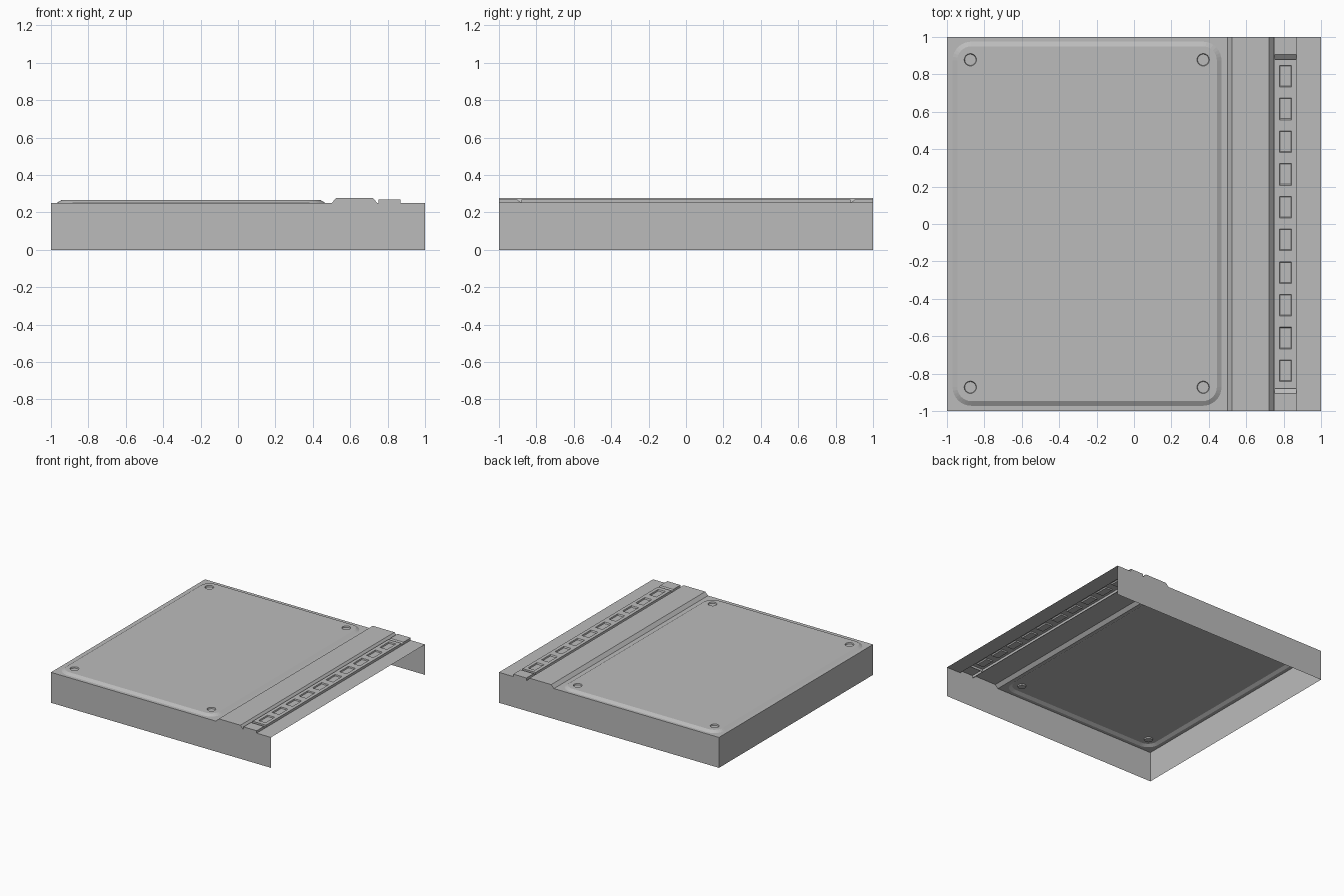
import bpy, bmesh, math
from mathutils import Vector

if "Cube" in bpy.data.objects:
    bpy.data.objects.remove(bpy.data.objects["Cube"], do_unlink=True)

grey = bpy.data.materials.new("plain grey")
grey.use_nodes = True
grey.diffuse_color = (0.5, 0.5, 0.5, 1)
grey.node_tree.nodes["Principled BSDF"].inputs["Base Color"].default_value = (0.5, 0.5, 0.5, 1)

FLOOR, PANEL, RIDGE, STRIP = 0.25, 0.265, 0.276, 0.27
DEPTH = 0.01
UP = Vector((0, 0, 1))


def rect(x0, x1, y0, y1):
    return [(x0, y0), (x1, y0), (x1, y1), (x0, y1)]


def circle(cx, cy, r, n=24):
    return [(cx + r * math.cos(2 * math.pi * i / n), cy + r * math.sin(2 * math.pi * i / n))
            for i in range(n)]


def rounded(x0, x1, y0, y1, r, n=8):
    corners = [(x1 - r, y1 - r), (x0 + r, y1 - r), (x0 + r, y0 + r), (x1 - r, y0 + r)]
    return [(cx + r * math.cos(math.pi / 2 * (k + i / n)), cy + r * math.sin(math.pi / 2 * (k + i / n)))
            for k, (cx, cy) in enumerate(corners) for i in range(n + 1)]


def face(bm, points, facing=UP):
    """Add one face turned towards the given direction."""
    f = bm.faces.new([bm.verts.new(p) for p in points])
    f.normal_update()
    if f.normal.dot(Vector(facing)) < 0:
        f.normal_flip()


def sheet(bm, outline, holes, z):
    """Fill a flat outline, leaving the holes open."""
    edges = []
    for loop in [outline] + holes:
        vs = [bm.verts.new((x, y, z)) for x, y in loop]
        edges += [bm.edges.new((a, b)) for a, b in zip(vs, vs[1:] + vs[:1])]
    made = bmesh.ops.triangle_fill(bm, edges=edges, use_beauty=True, normal=UP)
    for f in made["geom"]:
        if isinstance(f, bmesh.types.BMFace):
            f.normal_update()
            if f.normal.z < 0:
                f.normal_flip()


def skirt(bm, low, z0, high, z1):
    """Sloped band between two matching loops."""
    n = len(low)
    for i in range(n):
        j = (i + 1) % n
        face(bm, [(*low[i], z0), (*low[j], z0), (*high[j], z1), (*high[i], z1)])


def recess(bm, outer, inner, z):
    """Shallow pocket with drafted walls."""
    skirt(bm, inner, z - DEPTH, outer, z)
    face(bm, [(x, y, z - DEPTH) for x, y in inner])


def finish(name, bm):
    bmesh.ops.remove_doubles(bm, verts=bm.verts, dist=0.0001)
    mesh = bpy.data.meshes.new(name)
    bm.to_mesh(mesh)
    bm.free()
    mesh.materials.append(grey)
    bpy.context.collection.objects.link(bpy.data.objects.new(name, mesh))


# Section across the width, shared by the end walls and the long surfaces
section = [(-1, FLOOR), (0.5, FLOOR), (0.525, RIDGE), (0.722, RIDGE), (0.745, FLOOR),
           (0.75, FLOOR), (0.75, STRIP), (0.87, STRIP), (0.87, FLOOR), (1, FLOOR)]

# Front, back and left skirts; the remaining side and the underside stay open
bm = bmesh.new()
for y in (-1, 1):
    face(bm, [(-1, y, 0)] + [(x, y, z) for x, z in section] + [(1, y, 0)], (0, y, 0))
face(bm, [(-1, -1, 0), (-1, 1, 0), (-1, 1, FLOOR), (-1, -1, FLOOR)], (-1, 0, 0))
finish("side_walls", bm)

# Embossed panel with a sloped rim and four round pockets
base = rounded(-0.97, 0.468, -0.972, 0.975, 0.1)
rim = rounded(-0.945, 0.443, -0.947, 0.95, 0.075)
spots = [(x, y) for x in (-0.875, 0.37) for y in (-0.873, 0.878)]
bm = bmesh.new()
sheet(bm, rect(-1, 0.5, -1, 1), [base], FLOOR)
skirt(bm, base, FLOOR, rim, PANEL)
sheet(bm, rim, [circle(x, y, 0.033) for x, y in spots], PANEL)
for x, y in spots:
    recess(bm, circle(x, y, 0.033), circle(x, y, 0.03), PANEL)
finish("embossed_panel", bm)

# Raised ridge, its groove, and the outer ledge
bm = bmesh.new()
for i in (1, 2, 3, 4, 8):
    (x0, z0), (x1, z1) = section[i], section[i + 1]
    face(bm, [(x0, -1, z0), (x1, -1, z1), (x1, 1, z1), (x0, 1, z0)])
finish("ridge_and_ledge", bm)

# Strip with ten rectangular pockets between two sloped notches
bm = bmesh.new()
X0, X1, END, NOTCH = 0.75, 0.87, 0.88, 0.905
slots = [0.79 - 0.175 * i for i in range(10)]
sheet(bm, rect(X0, X1, -END, END),
      [rect(0.778, 0.842, y - 0.058, y + 0.058) for y in slots], STRIP)
for y in slots:
    recess(bm, rect(0.778, 0.842, y - 0.058, y + 0.058),
           rect(0.781, 0.839, y - 0.052, y + 0.055), STRIP)
for s in (-1, 1):
    e, n = s * END, s * NOTCH
    face(bm, [(X0, n, STRIP), (X1, n, STRIP), (X1, s, STRIP), (X0, s, STRIP)])
    face(bm, [(X0, e, FLOOR), (X1, e, FLOOR), (X1, n, STRIP), (X0, n, STRIP)])
    face(bm, [(X0, e, FLOOR), (X1, e, FLOOR), (X1, e, STRIP), (X0, e, STRIP)], (0, s, 0))
for x, side in ((X0, -1), (X1, 1)):
    face(bm, [(x, -END, FLOOR), (x, END, FLOOR), (x, END, STRIP), (x, -END, STRIP)], (side, 0, 0))
    for s in (-1, 1):
        face(bm, [(x, s * END, FLOOR), (x, s, FLOOR), (x, s, STRIP), (x, s * NOTCH, STRIP)], (side, 0, 0))
finish("slotted_strip", bm)
